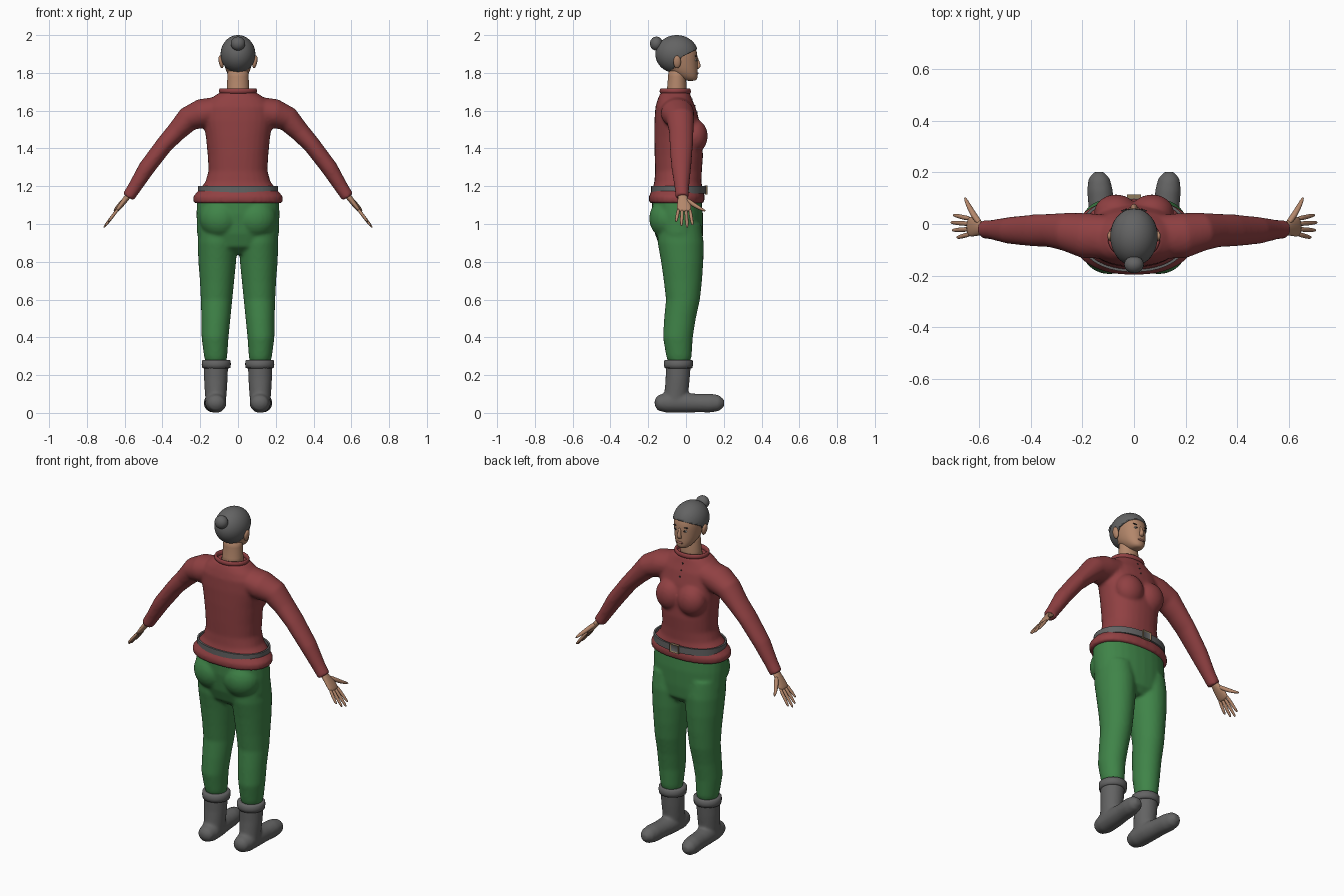
import bpy, bmesh
from math import cos, sin, pi, radians
from mathutils import Vector as V, Matrix

cube = bpy.data.objects.get("Cube")
if cube:
    bpy.data.objects.remove(cube)


def material(name, *rgb):
    m = bpy.data.materials.new(name)
    m.use_nodes = True
    m.diffuse_color = (*rgb, 1)
    m.node_tree.nodes["Principled BSDF"].inputs["Base Color"].default_value = (*rgb, 1)
    return m


RED = material("brick red wool", 0.28, 0.052, 0.055)
GREEN = material("green cloth", 0.05, 0.23, 0.065)
GREY = material("charcoal grey", 0.125, 0.125, 0.125)
SKIN = material("tan skin", 0.45, 0.24, 0.145)
DARK = material("near black", 0.03, 0.025, 0.025)
WHITE = material("eye white", 0.6, 0.57, 0.53)
LIP = material("lip brown", 0.32, 0.13, 0.1)
BRONZE = material("bronze", 0.28, 0.2, 0.11)


# --- helpers: rings are (centre, half axis u, half axis v) ---
def flat(z, x0, x1, y0, y1):
    """Horizontal ring from its extents."""
    return V(((x0 + x1) / 2, (y0 + y1) / 2, z)), V(((x1 - x0) / 2, 0, 0)), V((0, (y1 - y0) / 2, 0))


def wide(z, hx, y0, y1):
    return flat(z, -hx, hx, y0, y1)


def loft(bm, rings, side=1, power=2.0, closed=False, n=28):
    def rnd(t):
        return abs(t) ** (2 / power) * (1 if t > 0 else -1)
    loops = []
    for c, u, v in rings:
        pts = [c + u * rnd(cos(2 * pi * i / n)) + v * rnd(sin(2 * pi * i / n)) for i in range(n)]
        loops.append([bm.verts.new((p.x * side, p.y, p.z)) for p in pts])
    pairs = list(zip(loops, loops[1:]))
    if closed:
        pairs.append((loops[-1], loops[0]))
    else:
        bm.faces.new(loops[0])
        bm.faces.new(loops[-1])
    for a, b in pairs:
        for i in range(n):
            j = (i + 1) % n
            bm.faces.new((a[i], a[j], b[j], b[i]))


def tube(bm, path, side=1, n=28):
    """Limb in the direction of its path; points are (x, y, z, thickness, y half width)."""
    for_rings = []
    for i, (x, y, z, r, w) in enumerate(path):
        a, b = path[max(i - 1, 0)], path[min(i + 1, len(path) - 1)]
        d = (V(b[:3]) - V(a[:3])).normalized()
        u = d.cross(V((0, 1, 0))).normalized()
        for_rings.append((V((x, y, z)), u * r, u.cross(d) * w))
    loft(bm, for_rings, side, n=n)


def ball(bm, c, r, tilt=0):
    mat = Matrix.Translation(c) @ Matrix.Rotation(tilt, 4, 'Y') @ Matrix.Diagonal((*r, 1))
    bmesh.ops.create_uvsphere(bm, u_segments=24, v_segments=14, radius=1, matrix=mat)


def finish(bm, name, mat, mirror=False, voxel=0, subsurf=0, sharp=False):
    bmesh.ops.recalc_face_normals(bm, faces=bm.faces)
    me = bpy.data.meshes.new(name)
    bm.to_mesh(me)
    bm.free()
    me.materials.append(mat)
    for p in me.polygons:
        p.use_smooth = True
    if sharp:
        me.set_sharp_from_angle(angle=radians(50))
    ob = bpy.data.objects.new(name, me)
    bpy.context.scene.collection.objects.link(ob)
    if mirror:
        ob.modifiers.new("mirror", 'MIRROR').use_mirror_merge = False
    if voxel:
        m = ob.modifiers.new("blend", 'REMESH')
        m.mode, m.voxel_size, m.use_smooth_shade = 'VOXEL', voxel, True
        m = ob.modifiers.new("soften", 'SMOOTH')
        m.factor, m.iterations = 0.5, 6
    if subsurf:
        m = ob.modifiers.new("round", 'SUBSURF')
        m.levels = m.render_levels = subsurf
    return ob


def front_y(ob, x, z):
    """Y of the frontmost surface point."""
    bpy.context.view_layer.update()
    ev = ob.evaluated_get(bpy.context.evaluated_depsgraph_get())
    hit, loc, _, _ = ev.ray_cast(V((x, 1, z)), V((0, -1, 0)))
    return loc.y if hit else 0.06


# --- sweater: torso, bust and sleeves blended together ---
bm = bmesh.new()
loft(bm, [wide(*r) for r in (
    (1.11, .235, -.195, .095), (1.145, .238, -.198, .1), (1.175, .212, -.182, .09),
    (1.22, .174, -.168, .082), (1.28, .156, -.163, .084), (1.36, .16, -.166, .09),
    (1.46, .17, -.168, .085), (1.55, .185, -.167, .07), (1.62, .182, -.162, .05),
    (1.66, .15, -.15, .032), (1.695, .1, -.135, .02))], power=2.25)
for s in (-1, 1):
    ball(bm, (.07 * s, .045, 1.465), (.085, .07, .09))
    tube(bm, [(.1, -.05, 1.605, .07, .085), (.19, -.045, 1.585, .078, .088), (.265, -.03, 1.555, .066, .074),
              (.325, -.025, 1.49, .053, .065), (.39, -.025, 1.42, .046, .062), (.485, -.025, 1.295, .044, .052),
              (.55, -.022, 1.19, .036, .038), (.582, -.02, 1.142, .034, .036)], s)
sweater = finish(bm, "sweater", RED, voxel=.009)

# rolled neck band
bm = bmesh.new()
loft(bm, [wide(1.69, .1, -.138, .026), wide(1.705, .104, -.142, .028), wide(1.72, .098, -.136, .022),
          wide(1.715, .086, -.122, .01), wide(1.685, .08, -.12, .008)], closed=True)
finish(bm, "neck_band", RED, subsurf=1)

# --- trousers: hips, seat and legs blended together ---
bm = bmesh.new()
loft(bm, [wide(*r) for r in (
    (.84, .12, -.09, .05), (.88, .2, -.14, .085), (.95, .217, -.165, .09), (1.05, .22, -.18, .09),
    (1.13, .218, -.18, .082))], power=2.2)
for s in (-1, 1):
    ball(bm, (.095 * s, -.095, 1.03), (.11, .1, .11))
    loft(bm, [flat(*r) for r in (
        (.27, .062, .172, -.095, .022), (.3, .057, .18, -.105, .03), (.4, .05, .193, -.122, .036),
        (.5, .04, .194, -.116, .052), (.6, .03, .197, -.106, .074), (.7, .02, .202, -.118, .085),
        (.8, .01, .21, -.132, .092), (.9, .004, .214, -.15, .094), (1, .01, .21, -.15, .08))], s)
finish(bm, "trousers", GREEN, voxel=.009)

# --- belt and buckle ---
bm = bmesh.new()
loft(bm, [wide(z, .203 + d, -.176 - d, .096 + d)
          for z, d in ((1.162, .01), (1.2, .01), (1.2, 0), (1.162, 0))], power=2.2, closed=True, n=48)
belt = finish(bm, "belt", GREY, sharp=True)

bm = bmesh.new()
bmesh.ops.create_cube(bm, size=1, matrix=Matrix.Translation((0, front_y(belt, 0, 1.18), 1.181))
                      @ Matrix.Diagonal((.056, .016, .048, 1)))
face = max(bm.faces, key=lambda f: f.calc_center_median().y)
bmesh.ops.inset_region(bm, faces=[face], thickness=.009)
bmesh.ops.translate(bm, verts=face.verts, vec=(0, -.005, 0))
face.material_index = 1
finish(bm, "buckle", BRONZE, sharp=True).data.materials.append(GREY)

# --- shirt buttons ---
bm = bmesh.new()
for z in (1.66, 1.625, 1.59):
    ball(bm, (0, front_y(sweater, 0, z), z), (.005, .003, .005))
finish(bm, "buttons", DARK)

# --- boots ---
bm = bmesh.new()
loft(bm, [flat(*r) for r in ((.03, .068, .17, -.13, .0), (.1, .06, .175, -.115, .012),
                            (.18, .055, .18, -.108, .02), (.26, .052, .182, -.108, .026))])
loft(bm, [(V((x, y, z)), V((w, 0, 0)), V((0, 0, h))) for x, y, z, w, h in (
    (.116, -.166, .055, .018, .015), (.116, -.15, .053, .043, .04), (.117, -.1, .054, .056, .054),
    (.12, -.02, .054, .055, .054), (.126, .06, .052, .05, .049), (.132, .13, .052, .05, .05),
    (.135, .175, .052, .042, .042), (.136, .202, .052, .02, .018))])
finish(bm, "boots", GREY, mirror=True, voxel=.008)

bm = bmesh.new()
loft(bm, [flat(z, .052 - d, .178 + d, -.103 - d, .023 + d)
          for z, d in ((.235, 0), (.238, .011), (.255, .014), (.276, .013), (.281, .006), (.281, -.008))])
finish(bm, "boot_cuffs", GREY, mirror=True)

# --- hands: palm, four fingers and thumb ---
bm = bmesh.new()
wrist, along = V((.572, -.02, 1.162)), V((.607, 0, -.794))


def reach(t, y):
    p = wrist + along * t
    return p.x, y, p.z


tube(bm, [(*reach(t, y), r, w) for t, y, r, w in (
    (0, -.02, .018, .024), (.03, -.018, .016, .025), (.06, -.012, .015, .036),
    (.1, -.01, .012, .04), (.122, -.01, .008, .036))], n=16)
for y0, y1, length in ((.02, .034, .212), (0, .006, .228), (-.02, -.024, .218), (-.039, -.052, .19)):
    tube(bm, [(*reach(.1, y0), .009, .01), (*reach((.1 + length) / 2, (y0 + y1) / 2), .009, .0095),
              (*reach(length - .01, y1), .007, .008), (*reach(length, y1), .003, .003)], n=10)
thumb = [V((.592, -.005, 1.135)), V((.622, .035, 1.105)), V((.645, .078, 1.08)), V((.657, .105, 1.068))]
loft(bm, [(p, V((.75, -.45, 0)) * r, V((.3, .3, .8)) * r) for p, r in zip(thumb, (.014, .015, .011, .005))], n=10)
finish(bm, "hands", SKIN, mirror=True, subsurf=1)

# --- head and neck ---
bm = bmesh.new()
loft(bm, [wide(z, hx, y0, y1) for z, hx, y0, y1 in (
    (1.66, .066, -.115, .008), (1.72, .059, -.1, .003), (1.78, .056, -.095, .0), (1.83, .052, -.09, -.01))])
finish(bm, "neck", SKIN)

bm = bmesh.new()
loft(bm, [wide(*r) for r in (
    (1.757, .02, .0, .048), (1.768, .04, -.03, .062), (1.8, .06, -.08, .062), (1.83, .07, -.12, .062),
    (1.87, .077, -.14, .061), (1.91, .081, -.145, .061), (1.95, .072, -.13, .042), (1.98, .045, -.1, .0))],
     power=2.15)
head = finish(bm, "head", SKIN, subsurf=1)

bm = bmesh.new()
loft(bm, [(V((0, y, z)), V((w, 0, 0)), V((0, d, 0))) for y, z, w, d in (
    (.056, 1.885, .007, .006), (.06, 1.865, .008, .009), (.066, 1.84, .012, .014),
    (.064, 1.828, .015, .012), (.058, 1.82, .01, .006))], n=14)
finish(bm, "nose", SKIN, subsurf=1)

bm = bmesh.new()
ball(bm, (.09, -.047, 1.858), (.012, .02, .034), .2)
finish(bm, "ears", SKIN, mirror=True)


# --- facial details laid on the head ---
def detail(name, mat, x, z, r, lift=0.0, tilt=0, mirror=True):
    bm = bmesh.new()
    ball(bm, (x, front_y(head, x, z) + lift, z), r, tilt)
    finish(bm, name, mat, mirror=mirror)


detail("eyes", WHITE, .031, 1.868, (.013, .005, .006), -.001)
detail("pupils", DARK, .03, 1.868, (.0055, .003, .0055), .003)
detail("eyebrows", DARK, .032, 1.888, (.018, .005, .0035), -.001, -.12)
detail("lips", LIP, 0, 1.797, (.022, .006, .006), -.001, 0, False)

# --- hair cap cut along the hairline, with a bun ---
bm = bmesh.new()
bmesh.ops.create_uvsphere(bm, u_segments=40, v_segments=24, radius=1, matrix=Matrix.Translation((0, -.049, 1.899))
                          @ Matrix.Diagonal((.092, .113, .101, 1)))
temple = V((0, -.022, 1.885))
brow_cut, nape_cut = V((0, -.45, .9)), V((0, -.82, .58))
for normal in (brow_cut, nape_cut):
    bmesh.ops.bisect_plane(bm, geom=bm.verts[:] + bm.edges[:] + bm.faces[:], plane_co=temple, plane_no=normal)
face_side = [f for f in bm.faces if all((f.calc_center_median() - temple).dot(n) < 0 for n in (brow_cut, nape_cut))]
bmesh.ops.delete(bm, geom=face_side, context='FACES')
hair = finish(bm, "hair", GREY)
m = hair.modifiers.new("thickness", 'SOLIDIFY')
m.thickness, m.offset = .014, -1

bm = bmesh.new()
ball(bm, (0, -.157, 1.955), (.038, .034, .037))
finish(bm, "hair_bun", GREY)
